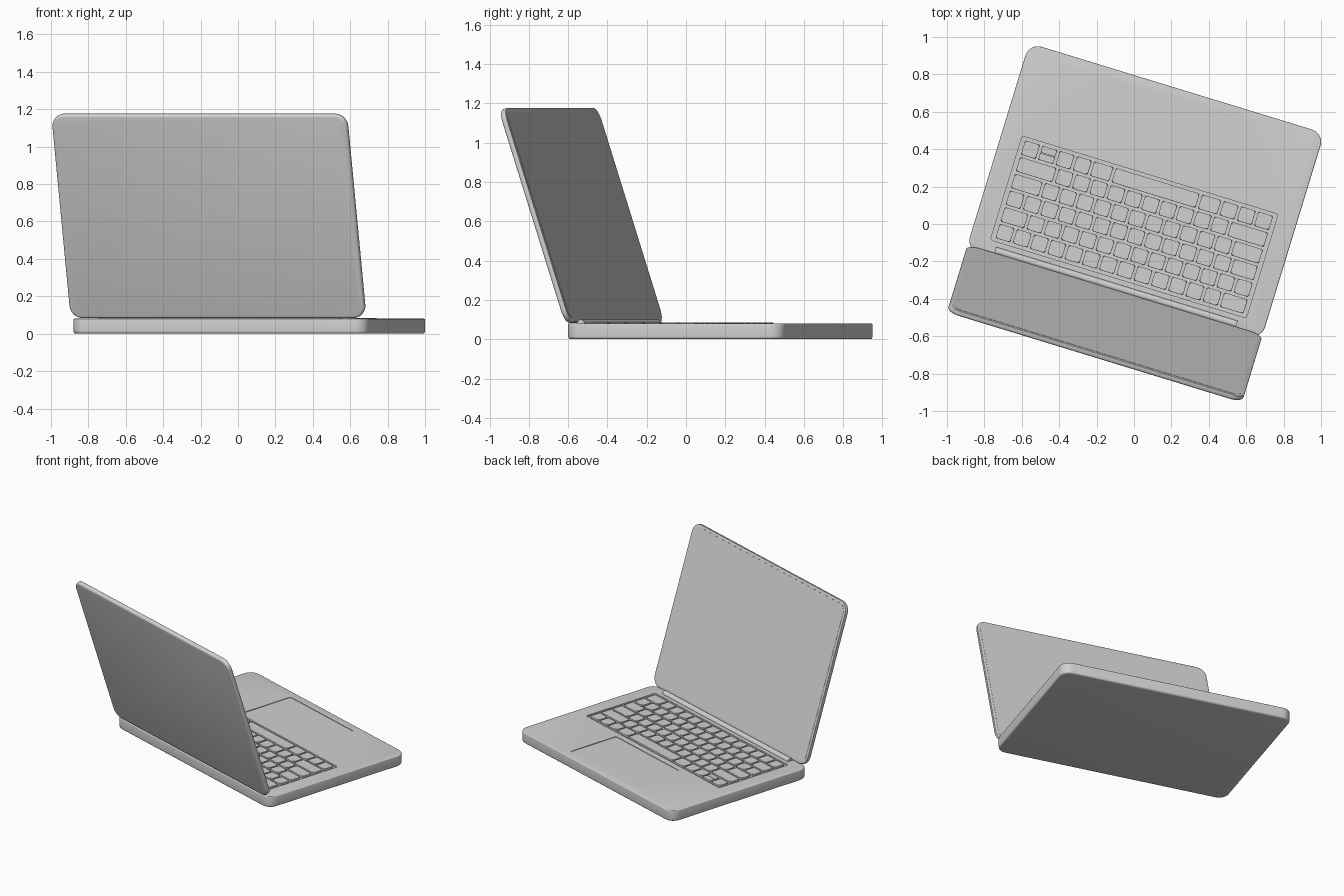
import bpy, bmesh, math
from mathutils import Matrix

if "Cube" in bpy.data.objects:
    bpy.data.objects.remove(bpy.data.objects["Cube"])

W, D, H = 1.65, 1.153, 0.08          # base width, depth, height
LID_L, LID_T = 1.145, 0.03           # lid length and thickness
PLACE = Matrix.Translation((0.06, 0.175, 0)) @ Matrix.Rotation(math.radians(-17), 4, 'Z')

grey = bpy.data.materials.new("aluminium_grey")
grey.diffuse_color = (0.64, 0.64, 0.64, 1)
grey.use_nodes = True
grey.node_tree.nodes["Principled BSDF"].inputs["Base Color"].default_value = grey.diffuse_color


def outline(w, d, r, n):
    """Rounded rectangle points, counter-clockwise."""
    pts = []
    for i, (sx, sy) in enumerate([(1, 1), (-1, 1), (-1, -1), (1, -1)]):
        for k in range(n + 1):
            a = math.pi / 2 * (i + k / n)
            pts.append((sx * (w / 2 - r) + r * math.cos(a), sy * (d / 2 - r) + r * math.sin(a)))
    return pts


def add_slab(bm, w, d, r, profile, n=8, cx=0.0, cy=0.0):
    """Loft rounded rectangles through (inset, z) steps and cap both ends."""
    rings = []
    for inset, z in profile:
        pts = outline(w - 2 * inset, d - 2 * inset, max(r - inset, 0.002), n)
        rings.append([bm.verts.new((x + cx, y + cy, z)) for x, y in pts])
    for lo, hi in zip(rings, rings[1:]):
        for i in range(len(lo)):
            j = (i + 1) % len(lo)
            bm.faces.new((lo[i], lo[j], hi[j], hi[i]))
    bm.faces.new(rings[0][::-1])
    bm.faces.new(rings[-1])


def finish(name, bm, local=Matrix()):
    me = bpy.data.meshes.new(name)
    bm.to_mesh(me)
    bm.free()
    me.transform(PLACE @ local)
    me.materials.append(grey)
    ob = bpy.data.objects.new(name, me)
    bpy.context.collection.objects.link(ob)
    return ob


def activate(ob):
    bpy.ops.object.select_all(action='DESELECT')
    ob.select_set(True)
    bpy.context.view_layer.objects.active = ob


def smooth(ob):
    activate(ob)
    bpy.ops.object.shade_smooth_by_angle(angle=math.radians(35))


def edge_profile(z0, z1, r0, r1, n=4):
    """Vertical section with rounded lower and upper edges."""
    low = [(r0 * (1 - math.sin(a)), z0 + r0 * (1 - math.cos(a)))
           for a in [math.pi / 2 * k / n for k in range(n + 1)]]
    high = [(r1 * (1 - math.cos(a)), z1 - r1 * (1 - math.sin(a)))
            for a in [math.pi / 2 * k / n for k in range(n + 1)]]
    return low + high


# Base body
bm = bmesh.new()
add_slab(bm, W, D, 0.07, edge_profile(0, H, 0.014, 0.006))
base = finish("base", bm)

# Shallow recesses for the keyboard and the trackpad
KEY_W, KEY_D, KEY_Y = 1.43, 0.58, -0.2
for name, w, d, cy, depth in [("keyboard_cutter", KEY_W, KEY_D, KEY_Y, 0.012),
                              ("trackpad_cutter", 0.68, 0.385, 0.325, 0.004)]:
    bm = bmesh.new()
    add_slab(bm, w, d, 0.012, [(0, H - depth), (0, H + 0.05)], 3, 0, cy)
    cutter = finish(name, bm)
    cutter.hide_render = True
    mod = base.modifiers.new(name, 'BOOLEAN')
    mod.operation = 'DIFFERENCE'
    mod.solver = 'EXACT'
    mod.object = cutter
    activate(base)
    bpy.ops.object.modifier_apply(modifier=mod.name)
    bpy.data.objects.remove(cutter)
smooth(base)

# Keys: row by row from the back, widths in key units (14.5 per row)
ROWS = [[1.5] + [1] * 13,
        [1] * 13 + [1.5],
        [1.5] + [1] * 13,
        [1.75] + [1] * 11 + [1.75],
        [2.25] + [1] * 10 + [2.25],
        [1, 1, 1, 1.25, 5, 1.25, 1, 1, 1, 1]]
UNIT, GAP = 1.40 / 14.5, 0.014
PITCH = (KEY_D - 0.02) / 6
bm = bmesh.new()
KEY_PROFILE = [(0, H - 0.0125), (0, H + 0.002), (0.003, H + 0.004)]
for r, row in enumerate(ROWS):
    y = KEY_Y - KEY_D / 2 + 0.01 + PITCH * (r + 0.5)
    x = 0.70
    for i, units in enumerate(row):
        w = units * UNIT
        cx = x - w / 2
        if r == 5 and i == 8:                      # split up / down arrow key
            for s in (-1, 1):
                add_slab(bm, w - GAP, (PITCH - GAP) / 2 - 0.003, 0.006, KEY_PROFILE, 2,
                         cx, y + s * (PITCH - GAP) / 4)
        else:
            add_slab(bm, w - GAP, PITCH - GAP, 0.01, KEY_PROFILE, 2, cx, y)
        x -= w
finish("keys", bm)

# Hinge bar along the back edge
bm = bmesh.new()
bmesh.ops.create_cone(bm, cap_ends=True, segments=24, radius1=0.02, radius2=0.02, depth=1.35,
                      matrix=Matrix.Translation((0, -0.538, H)) @ Matrix.Rotation(math.pi / 2, 4, 'Y'))
smooth(finish("hinge", bm))

# Lid, leaning back 18 degrees from upright
tilt = Matrix.Translation((0, -0.55, H + 0.009)) @ Matrix.Rotation(math.radians(108), 4, 'X')
bm = bmesh.new()
add_slab(bm, W, LID_L, 0.07, edge_profile(0, LID_T, 0.004, 0.014), 8, 0, LID_L / 2)
smooth(finish("lid", bm, tilt))

# Screen glass, a thin plate on the inner side of the lid
bm = bmesh.new()
add_slab(bm, W - 0.04, LID_L - 0.04, 0.05, [(0, -0.0015), (0, 0.002)], 8, 0, LID_L / 2)
finish("screen", bm, tilt)
